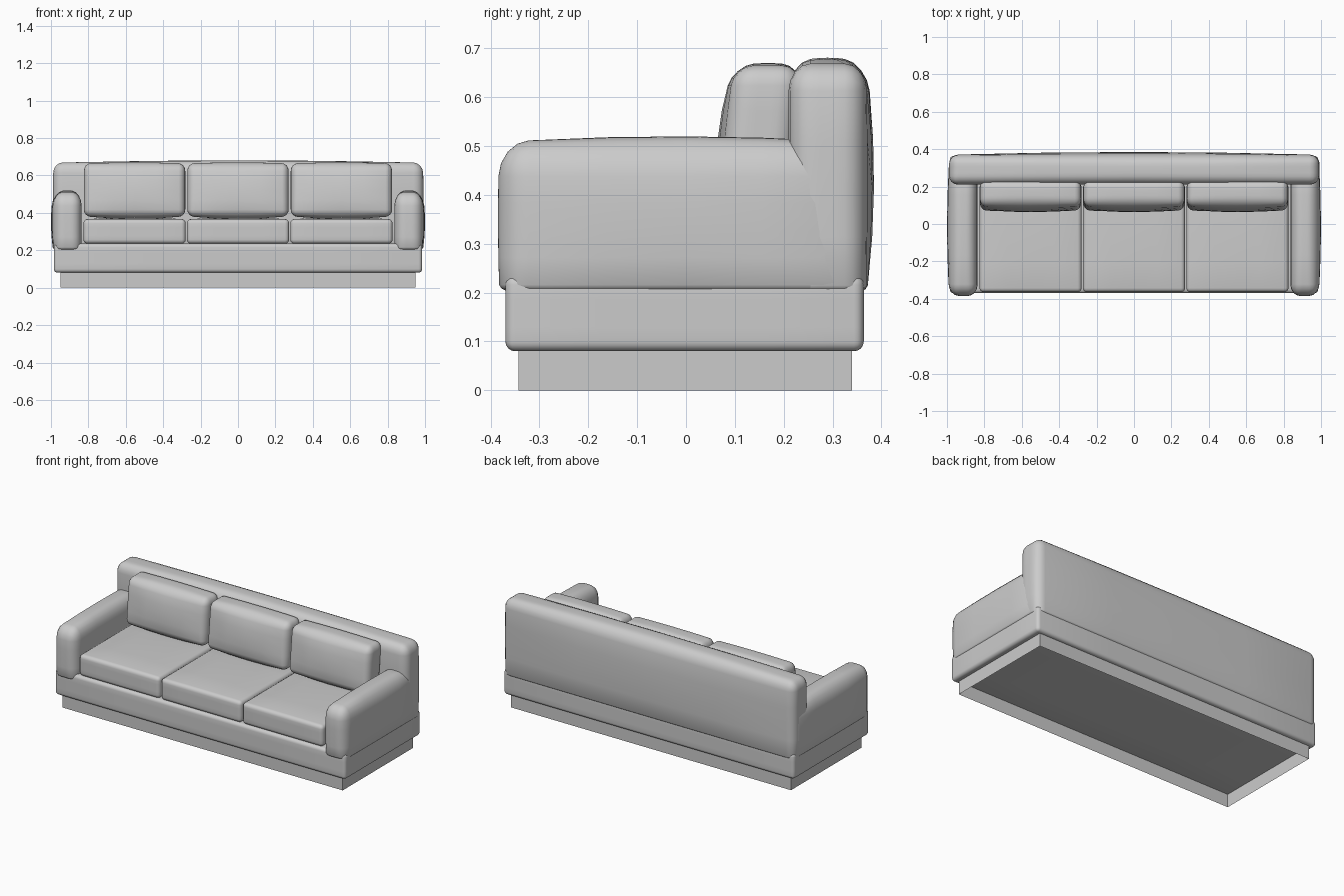
import bpy, bmesh
from mathutils import Vector

if "Cube" in bpy.data.objects:
    bpy.data.objects.remove(bpy.data.objects["Cube"])


def finish(name, bm, smooth=True):
    bmesh.ops.recalc_face_normals(bm, faces=bm.faces)
    mesh = bpy.data.meshes.new(name)
    bm.to_mesh(mesh)
    bm.free()
    ob = bpy.data.objects.new(name, mesh)
    bpy.context.collection.objects.link(ob)
    if smooth:
        bpy.ops.object.select_all(action='DESELECT')
        ob.select_set(True)
        bpy.context.view_layer.objects.active = ob
        bpy.ops.object.shade_smooth_by_angle(angle=0.7)
    return ob


def box(lo, hi):
    bm = bmesh.new()
    bmesh.ops.create_cube(bm, size=1)
    for v in bm.verts:
        v.co = [lo[i] if v.co[i] < 0 else hi[i] for i in range(3)]
    return bm


def soft_box(name, lo, hi, r_lo, r_hi, bulge_lo=(0, 0, 0), bulge_hi=(0, 0, 0), shear=0):
    """Upholstered block: rounded edges with a radius per side, puffed faces, optional lean."""
    bm = box(lo, hi)
    core_lo = [lo[i] + r_lo[i] for i in range(3)]
    core_hi = [hi[i] - r_hi[i] for i in range(3)]
    for i in range(3):
        span = core_hi[i] - core_lo[i]
        cuts = [core_lo[i] + span * k / 4 for k in range(5)]
        cuts += [core_lo[i] - 0.414 * r_lo[i], core_hi[i] + 0.414 * r_hi[i]]
        axis = Vector([float(i == k) for k in range(3)])
        for c in cuts:
            bmesh.ops.bisect_plane(bm, geom=bm.verts[:] + bm.edges[:] + bm.faces[:],
                                   plane_co=axis * c, plane_no=axis, dist=1e-6)
    for v in bm.verts:
        p = v.co.copy()
        core = Vector([min(max(p[i], core_lo[i]), core_hi[i]) for i in range(3)])
        d = Vector([(p[i] - core[i]) / (r_lo[i] if p[i] < core[i] else r_hi[i])
                    for i in range(3)])
        d.normalize()
        q = Vector([core[i] + d[i] * (r_lo[i] if d[i] < 0 else r_hi[i]) for i in range(3)])
        u = [(2 * q[i] - lo[i] - hi[i]) / (hi[i] - lo[i]) for i in range(3)]
        w = [max(0, 1 - a * a) for a in u]
        for i in range(3):
            amount = bulge_lo[i] if u[i] < 0 else bulge_hi[i]
            q[i] += u[i] * amount * w[(i + 1) % 3] * w[(i + 2) % 3]
        q.y += shear * (q.z - lo[2])
        v.co = q
    return finish(name, bm)


# Recessed plinth: four thin walls, open underneath
bm = box((-0.95, -0.343, 0), (0.95, 0.34, 0.082))
caps = [f for f in bm.faces if abs(f.normal.z) > 0.5]
bmesh.ops.delete(bm, geom=caps, context='FACES_ONLY')
finish("plinth", bm, smooth=False)

# Base frame
soft_box("base", (-0.985, -0.37, 0.08), (0.985, 0.364, 0.236), (0.02,) * 3, (0.02,) * 3)

# Backrest
soft_box("backrest", (-0.988, 0.21, 0.195), (0.988, 0.37, 0.668),
         (0.05, 0.045, 0.02), (0.05, 0.045, 0.055),
         bulge_hi=(0.005, 0.015, 0.013))

# Arms
for side, label in ((-1, "left"), (1, "right")):
    xs = sorted((side * 0.836, side * 0.988))
    out_lo = 0.012 if side < 0 else 0
    out_hi = 0.012 if side > 0 else 0
    soft_box(label + "_arm", (xs[0], -0.382, 0.196), (xs[1], 0.345, 0.508),
             (0.05, 0.06, 0.02), (0.05, 0.03, 0.07),
             bulge_lo=(out_lo, 0.003, 0), bulge_hi=(out_hi, 0, 0.012))

# Seat and back cushions
for k, label in enumerate(("left", "middle", "right")):
    x = (k - 1) * 0.553
    soft_box(label + "_seat_cushion", (x - 0.273, -0.364, 0.235), (x + 0.273, 0.215, 0.366),
             (0.022,) * 3, (0.022,) * 3, bulge_hi=(0, 0, 0.008))
    soft_box(label + "_back_cushion", (x - 0.271, 0.07, 0.382), (x + 0.271, 0.208, 0.664),
             (0.035, 0.04, 0.035), (0.035, 0.04, 0.04),
             bulge_lo=(0, 0.018, 0.014), bulge_hi=(0, 0.005, 0.006), shear=0.1)
